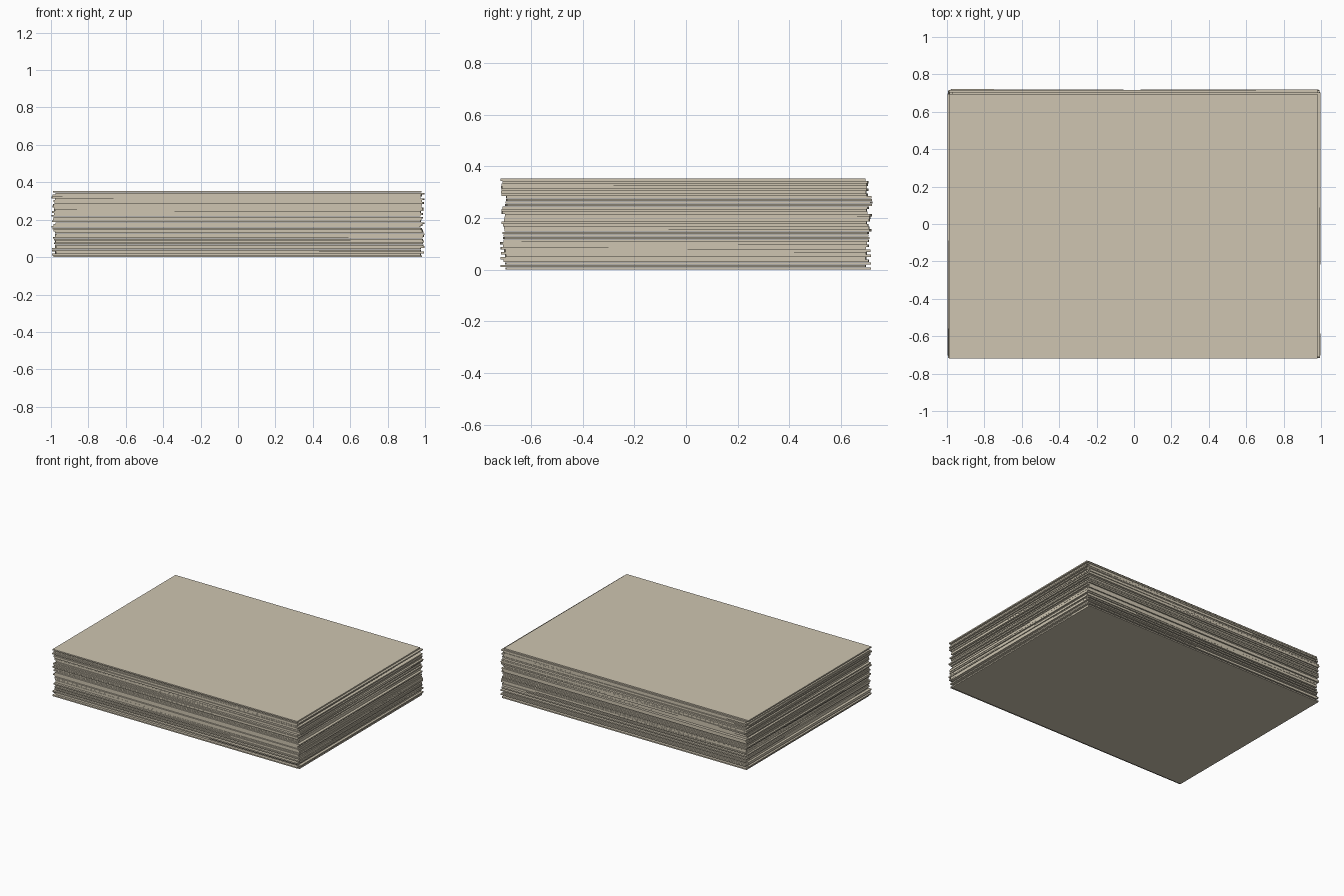
import bpy, random

if "Cube" in bpy.data.objects:
    bpy.data.objects.remove(bpy.data.objects["Cube"])

random.seed(4)
COUNT = 36
HEIGHT = 0.354
PITCH = HEIGHT / COUNT
WIDTH, DEPTH = 1.97, 1.413

paper = bpy.data.materials.new("paper")
paper.diffuse_color = (0.62, 0.56, 0.44, 1)
paper.use_nodes = True
paper.node_tree.nodes["Principled BSDF"].inputs["Base Color"].default_value = paper.diffuse_color


def add_sheet(i, x, y, turn):
    thick = PITCH - 0.0006
    bpy.ops.mesh.primitive_cube_add(size=1, location=(x, y, i * PITCH + thick / 2),
                                    rotation=(0, 0, turn))
    ob = bpy.context.object
    ob.name = f"paper_sheet_{i + 1:02d}"
    ob.scale = (WIDTH, DEPTH, thick)
    bpy.ops.object.transform_apply(location=False, rotation=False, scale=True)
    ob.data.materials.append(paper)


# Loose stack of sheets, each slightly shifted and turned
for i in range(COUNT):
    x = random.uniform(-0.012, 0.011)
    y = random.uniform(-0.012, 0.012)
    turn = random.uniform(-0.004, 0.004)
    if i == 0:                      # bottom sheet
        x, y, turn = -0.002, 0.009, 0.001
    elif i == COUNT - 1:            # top sheet
        x, y, turn = -0.005, -0.012, 0.0
    add_sheet(i, x, y, turn)
